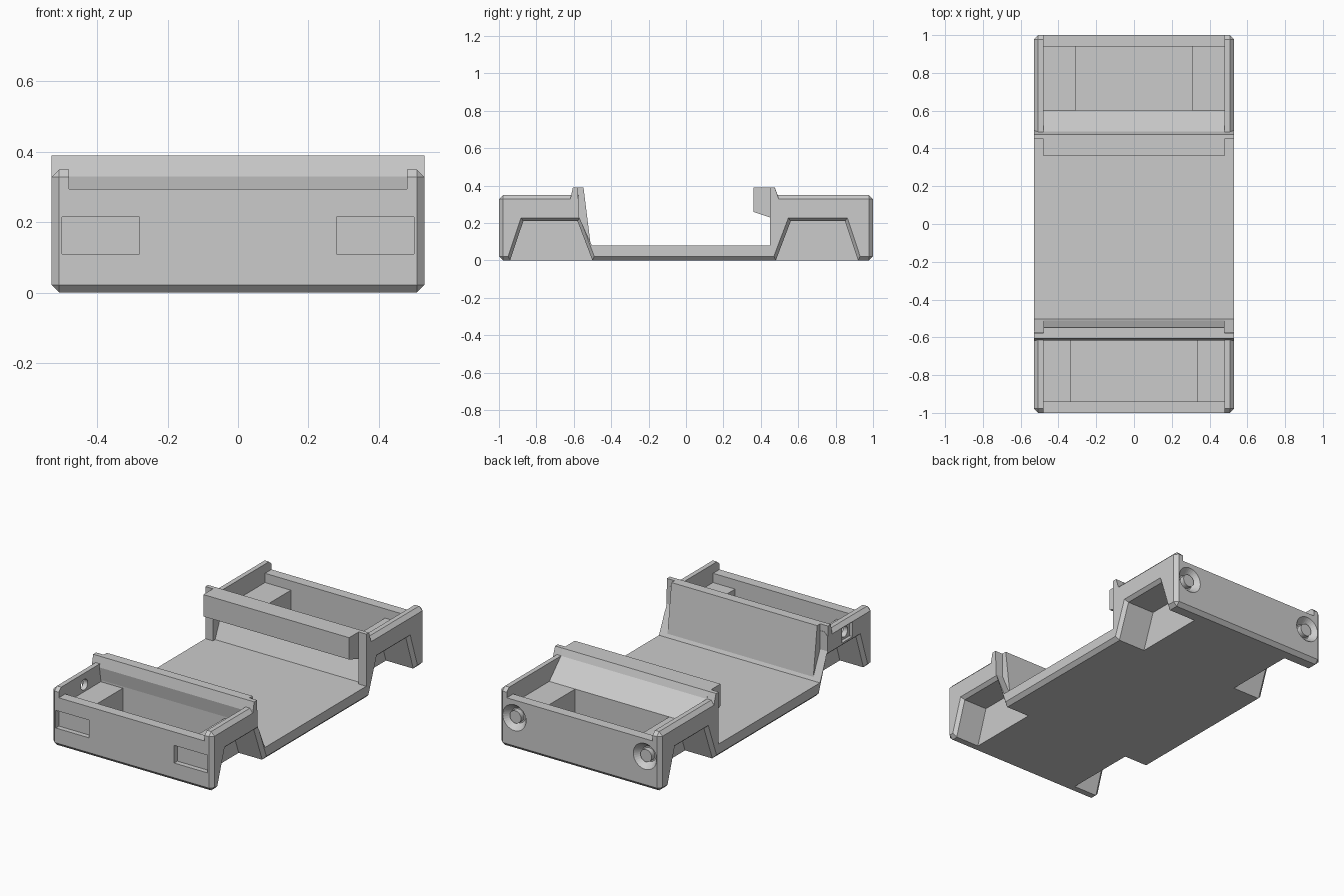
import bpy, bmesh, math
from mathutils import Matrix

if "Cube" in bpy.data.objects:
    bpy.data.objects.remove(bpy.data.objects["Cube"])


def finish(name, bm, cutter=False):
    bmesh.ops.recalc_face_normals(bm, faces=bm.faces)
    me = bpy.data.meshes.new(name)
    bm.to_mesh(me)
    bm.free()
    ob = bpy.data.objects.new(name, me)
    bpy.context.collection.objects.link(ob)
    if cutter:
        ob.hide_render = True
        ob.display_type = 'WIRE'
    return ob


def loft(name, sections, cutter=False):
    """Solid through sections, each (x, [(y, z), ...])."""
    bm = bmesh.new()
    rings = [[bm.verts.new((x, y, z)) for y, z in prof] for x, prof in sections]
    for a, b in zip(rings, rings[1:]):
        for i in range(len(a)):
            j = (i + 1) % len(a)
            bm.faces.new((a[i], a[j], b[j], b[i]))
    bm.faces.new(rings[0])
    bm.faces.new(rings[-1])
    return finish(name, bm, cutter)


def prism(name, x0, x1, prof, cutter=False):
    return loft(name, [(x0, prof), (x1, prof)], cutter)


def box(name, x0, x1, y0, y1, z0, z1, cutter=False):
    return prism(name, x0, x1, [(y0, z0), (y1, z0), (y1, z1), (y0, z1)], cutter)


def cone(name, loc, axis, r1, r2, depth, cutter=False):
    """Cone centred at loc; r1 at the low end and r2 at the high end of the axis."""
    bm = bmesh.new()
    bmesh.ops.create_cone(bm, cap_ends=True, segments=32, radius1=r1, radius2=r2, depth=depth)
    rot = Matrix.Rotation(math.pi / 2, 4, 'Y') if axis == 'X' else Matrix.Rotation(-math.pi / 2, 4, 'X')
    bm.transform(Matrix.Translation(loc) @ rot)
    return finish(name, bm, cutter)


def cut(ob, cutters):
    for c in cutters:
        m = ob.modifiers.new("cut", 'BOOLEAN')
        m.operation = 'DIFFERENCE'
        m.solver = 'EXACT'
        m.object = c


# Flared wheel arch cutters
def arch(name, s, inner, p):
    f = 0.036
    a, b, c, d = p
    base = [(a, -.05), (b, .21), (c, .21), (d, -.05)]
    flare = [(a - f, -.05), (b - f * .7, .21 + f), (c + f * .7, .21 + f), (d + f, -.05)]
    return loft(name, [(s * inner, base), (s * .51, base), (s * .55, flare)], True)


FRONT = (-.957, -.87, -.58, -.481)
REAR = (.461, .56, .85, .937)
front_arches = [arch("front_arch_cutter", s, .355, FRONT) for s in (-1, 1)]
rear_arches = [arch("rear_arch_cutter", s, .33, REAR) for s in (-1, 1)]

# Chamfered outer shell, hollowed out
shell = box("body_shell", -.53, .53, -1, 1, 0, .35)
bev = shell.modifiers.new("chamfer", 'BEVEL')
bev.width = .022
bev.segments = 1
bev.limit_method = 'NONE'
cabin = prism("cabin_cutter", -.7, .7,
              [(-.575, .5), (-.575, .24), (-.503, .08), (.45, .08), (.45, .5)], True)
cutters = [
    cabin,
    box("front_bay_cutter", -.48, .48, -.94, -.6, .08, .5, True),
    box("rear_bay_cutter", -.48, .48, .44, .94, .08, .5, True),
    box("front_lip_cutter", -.48, .48, -1.1, -.9, .295, .5, True),
    box("rear_lip_cutter", -.48, .48, .9, 1.1, .295, .5, True),
]
cutters += front_arches + rear_arches

# Front lamp pockets and round rear lamps
for s in (-1, 1):
    x0, x1 = sorted((s * .28, s * .50))
    cutters.append(box("front_lamp_cutter", x0, x1, -1.1, -.97, .11, .215, True))
    cutters.append(cone("rear_lamp_cutter", (s * .43, .985, .19), 'Y', .045, .085, .05, True))
    cone("rear_lamp", (s * .43, .97, .19), 'Y', .037, .037, .04)

# Filler recess on the left side
cutters.append(box("filler_recess_cutter", -.6, -.51, -.81, -.71, .238, .326, True))
cutters.append(cone("filler_hole_cutter", (-.52, -.76, .282), 'X', .032, .032, .2, True))
cut(shell, cutters)

# Front bulkhead and its full-width cap
wall = prism("front_bulkhead", -.48, .48,
             [(-.605, .39), (-.548, .39), (-.508, .07), (-.605, .07)])
cut(wall, front_arches)
prism("front_cowl", -.53, .53,
      [(-.618, .33), (-.605, .39), (-.577, .39), (-.577, .25), (-.605, .25)])

# Rear bulkhead with overhanging ledge, and its full-width cap
wall = prism("rear_bulkhead", -.48, .48,
             [(.36, .39), (.475, .39), (.49, .35), (.60, .24), (.60, .07),
              (.466, .07), (.525, .205), (.45, .23), (.36, .26)])
cut(wall, rear_arches)
for s in (-1, 1):
    x0, x1 = sorted((s * .47, s * .53))
    prism("rear_pillar_cap", x0, x1,
          [(.45, .23), (.45, .39), (.475, .39), (.495, .33), (.49, .23)])

# Wheel housings inside both bays
for s in (-1, 1):
    for name, inner, y0, y1, arches in (("front_wheel_housing", .335, -.95, -.59, front_arches),
                                        ("rear_wheel_housing", .31, .59, .95, rear_arches)):
        x0, x1 = sorted((s * inner, s * .49))
        cut(box(name, x0, x1, y0, y1, .06, .24), arches)
